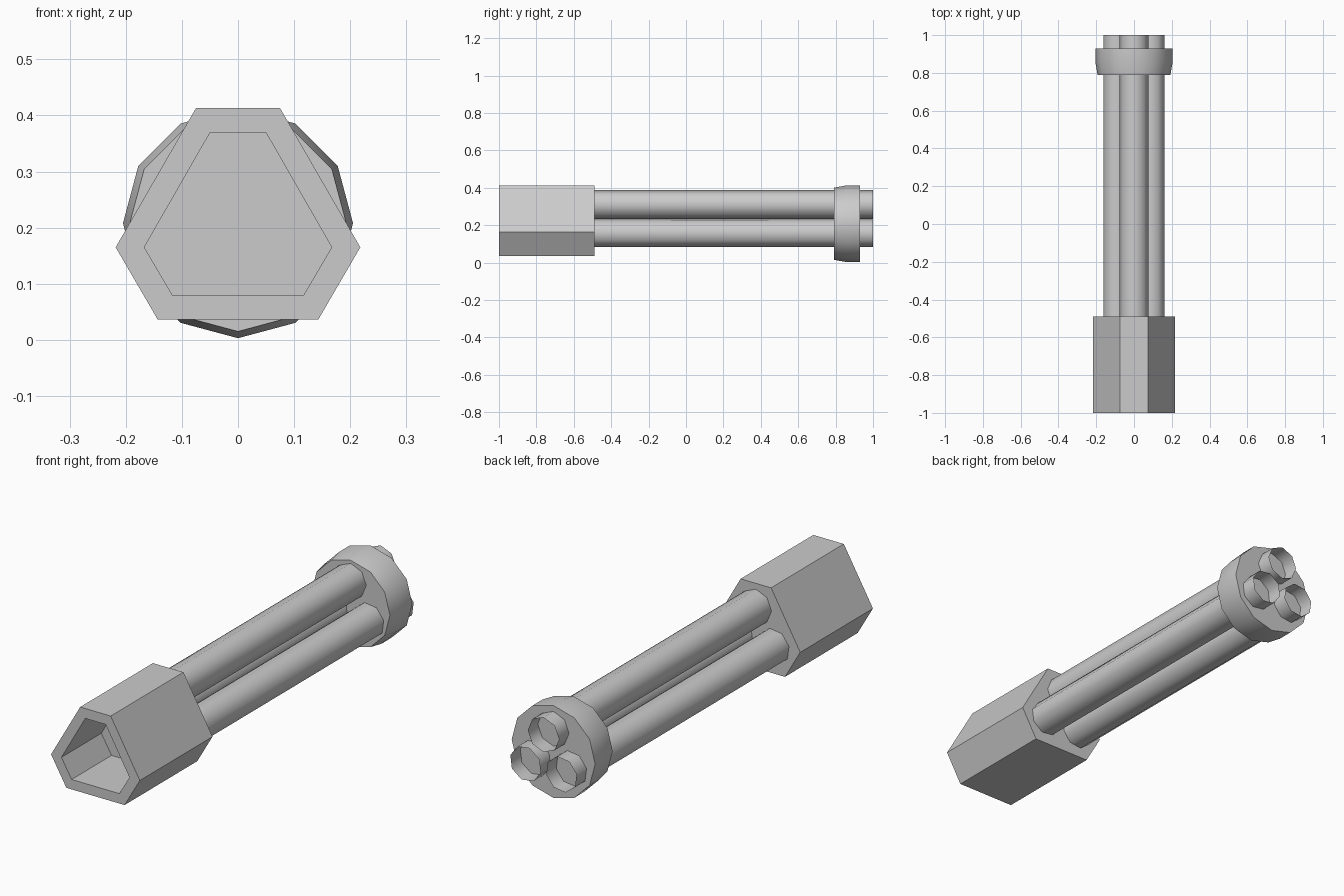
import bpy
import bmesh
from math import sin, cos, pi, radians
from mathutils import Matrix

cube = bpy.data.objects.get("Cube")
if cube:
    bpy.data.objects.remove(cube, do_unlink=True)

AXIS_Z = 0.208

grey = bpy.data.materials.new("plain grey")
grey.use_nodes = True
COLOR = (0.6, 0.6, 0.6, 1)
grey.diffuse_color = COLOR
grey.node_tree.nodes["Principled BSDF"].inputs["Base Color"].default_value = COLOR


def polygon(sides, radius):
    """Points of a regular polygon with one corner pointing up."""
    step = 2 * pi / sides
    return [(radius * sin(i * step), radius * cos(i * step)) for i in range(sides)]


def loft(name, rings, cap_start=True, cap_end=True, smooth_angle=None):
    """Skin (y, points) rings along the y axis."""
    bm = bmesh.new()
    loops = [[bm.verts.new((x, y, z)) for x, z in pts] for y, pts in rings]
    for a, b in zip(loops, loops[1:]):
        n = len(a)
        for i in range(n):
            j = (i + 1) % n
            bm.faces.new((a[i], a[j], b[j], b[i]))
    if cap_start:
        bm.faces.new(loops[0])
    if cap_end:
        bm.faces.new(loops[-1])
    bmesh.ops.recalc_face_normals(bm, faces=bm.faces)
    mesh = bpy.data.meshes.new(name)
    bm.to_mesh(mesh)
    bm.free()
    mesh.materials.append(grey)
    obj = bpy.data.objects.new(name, mesh)
    bpy.context.collection.objects.link(obj)
    obj.location.z = AXIS_Z
    if smooth_angle:
        bpy.ops.object.select_all(action='DESELECT')
        obj.select_set(True)
        bpy.context.view_layer.objects.active = obj
        bpy.ops.object.shade_smooth_by_angle(angle=radians(smooth_angle))
    return obj


def mirrored(half):
    """Close a right-hand outline, listed top to bottom, across x = 0."""
    return half + [(-x, z) for x, z in reversed(half)]


# Housing: blunt triangular block with a recess in the front
outer = mirrored([(0.075, 0.205), (0.218, -0.043), (0.143, -0.172)])
inner = mirrored([(0.05, 0.161), (0.167, -0.043), (0.117, -0.128)])
loft("housing", [(-0.72, inner), (-1, inner), (-1, outer), (-0.49, outer)])

# Collar: twelve-sided ring tapering towards the housing
loft("collar", [(0.79, polygon(12, 0.193)), (0.86, polygon(12, 0.205)),
                (0.93, polygon(12, 0.205))], smooth_angle=50)

# Barrels: three open tubes spaced evenly round the axis
tube = [(x, z + 0.102) for x, z in polygon(8, 0.077)]
for i, label in enumerate(("top", "left", "right")):
    barrel = loft(label + "_barrel", [(-0.5, tube), (1, tube)],
                  cap_start=False, cap_end=False, smooth_angle=50)
    barrel.data.transform(Matrix.Rotation(i * 2 * pi / 3, 4, 'Y'))
